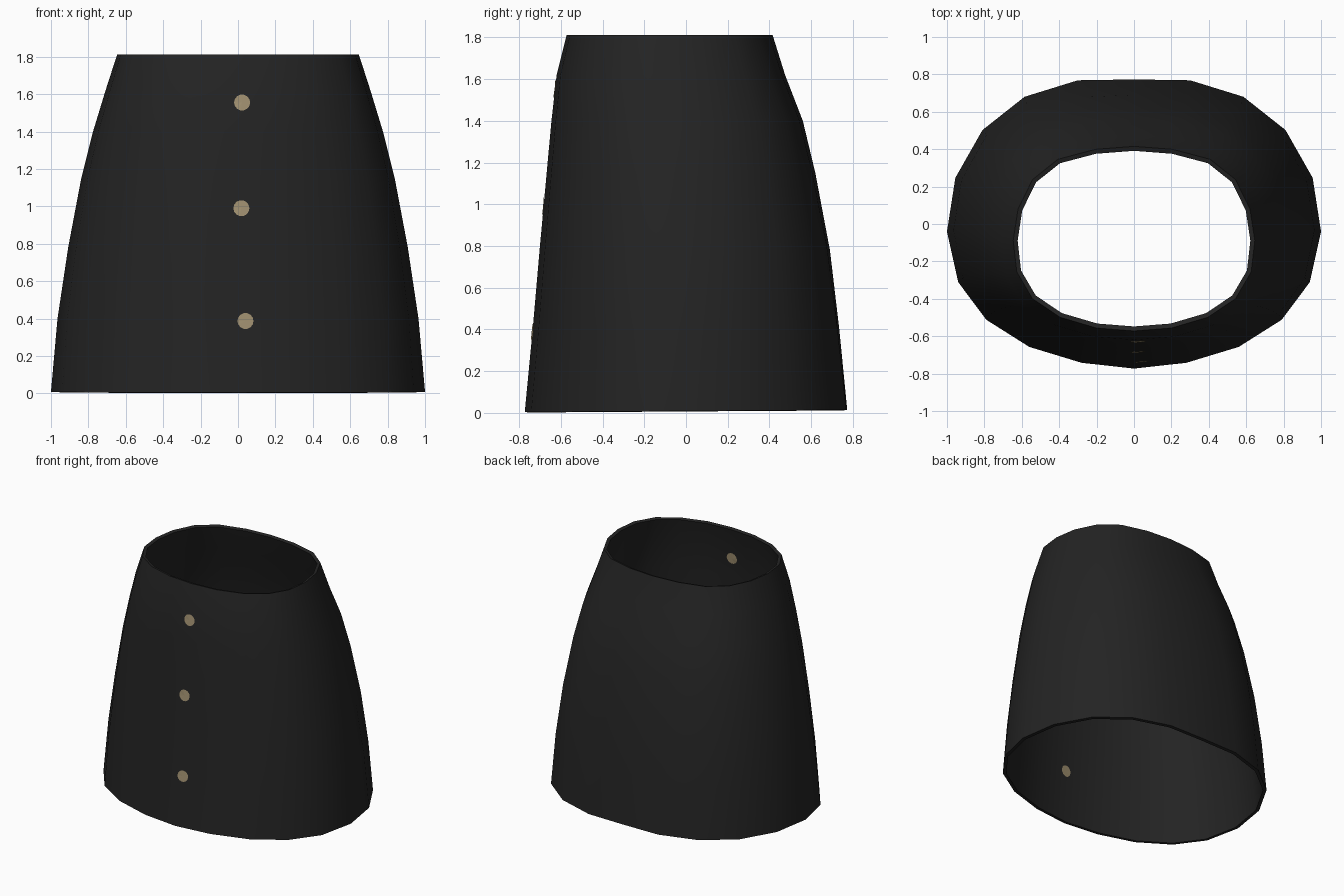
import bpy, bmesh, math
from mathutils import Vector
from mathutils.bvhtree import BVHTree

if "Cube" in bpy.data.objects:
    bpy.data.objects.remove(bpy.data.objects["Cube"])


def material(name, rgb):
    m = bpy.data.materials.new(name)
    m.diffuse_color = (*rgb, 1)
    m.use_nodes = True
    m.node_tree.nodes["Principled BSDF"].inputs["Base Color"].default_value = m.diffuse_color
    return m


cloth = material("black cloth", (0.017, 0.017, 0.017))
brass = material("dull brass", (0.36, 0.285, 0.165))

# Half outline from back centre to front centre: (width share, depth share)
HEM = [(0, 1), (.3, .997), (.585, .94), (.81, .825), (.955, .66), (1, .474),
       (.94, .299), (.79, .169), (.56, .075), (.28, .02), (0, 0)]
WAIST = [(0, 1), (.32, .984), (.63, .93), (.84, .82), (.96, .66), (1, .49),
         (.97, .32), (.84, .175), (.61, .074), (.31, .016), (0, 0)]
# Rows: height, half width, front y, back y
ROWS = [(0.004, 1.0, -.773, .773), (.4, .965, -.735, .735), (.78, .908, -.702, .69),
        (1.15, .838, -.668, .62), (1.4, .775, -.645, .56), (1.62, .708, -.62, .475),
        (1.812, .646, -.572, .415)]

# Skirt shell
bm = bmesh.new()
rings = []
for i, (z, half, front, back) in enumerate(ROWS):
    f = z / 1.81
    side = []
    for h, w in zip(HEM, WAIST):
        x = (h[0] * (1 - f) + w[0] * f) * half
        d = h[1] * (1 - f) + w[1] * f
        lift = 0.01 * d if i == 0 else 0      # hem rises slightly at the back
        side.append((x, front + d * (back - front), z + lift))
    loop = side + [(-x, y, zz) for x, y, zz in side[-2:0:-1]]
    rings.append([bm.verts.new(p) for p in loop])
n = len(rings[0])
for low, high in zip(rings, rings[1:]):
    for k in range(n):
        j = (k + 1) % n
        bm.faces.new((low[j], low[k], high[k], high[j]))
mesh = bpy.data.meshes.new("skirt")
bm.to_mesh(mesh)
bm.free()
mesh.materials.append(cloth)
skirt = bpy.data.objects.new("skirt", mesh)
bpy.context.collection.objects.link(skirt)
solid = skirt.modifiers.new("cloth thickness", 'SOLIDIFY')
solid.thickness = 0.025
solid.offset = -1
bpy.context.view_layer.objects.active = skirt
skirt.select_set(True)
bpy.ops.object.modifier_apply(modifier=solid.name)
bpy.ops.object.shade_smooth_by_angle(angle=math.radians(40))

# Button discs laid on the outer and inner face of the front
bm = bmesh.new()
bm.from_mesh(skirt.data)
tree = BVHTree.FromBMesh(bm)
bm.free()


def button(name, cx, cz, start_y, direction, r=0.043, sides=14):
    bm = bmesh.new()

    def spot(x, z):
        hit = tree.ray_cast(Vector((x, start_y, z)), Vector((0, direction, 0)))[0]
        return bm.verts.new(hit - Vector((0, direction * 0.004, 0)))

    centre = spot(cx, cz)
    rim = [spot(cx + r * math.cos(2 * math.pi * k / sides),
                cz + r * math.sin(2 * math.pi * k / sides)) for k in range(sides)]
    for k in range(sides):
        tri = [centre, rim[k], rim[(k + 1) % sides]]
        bm.faces.new(tri if direction > 0 else tri[::-1])
    me = bpy.data.meshes.new(name)
    bm.to_mesh(me)
    bm.free()
    me.materials.append(brass)
    bpy.context.collection.objects.link(bpy.data.objects.new(name, me))


for place, x, z in (("top", .022, 1.555), ("middle", .018, .99), ("bottom", .04, .387)):
    button(place + "_button", x, z, -2, 1)
    button(place + "_button_back", x, z, 0, -1)
